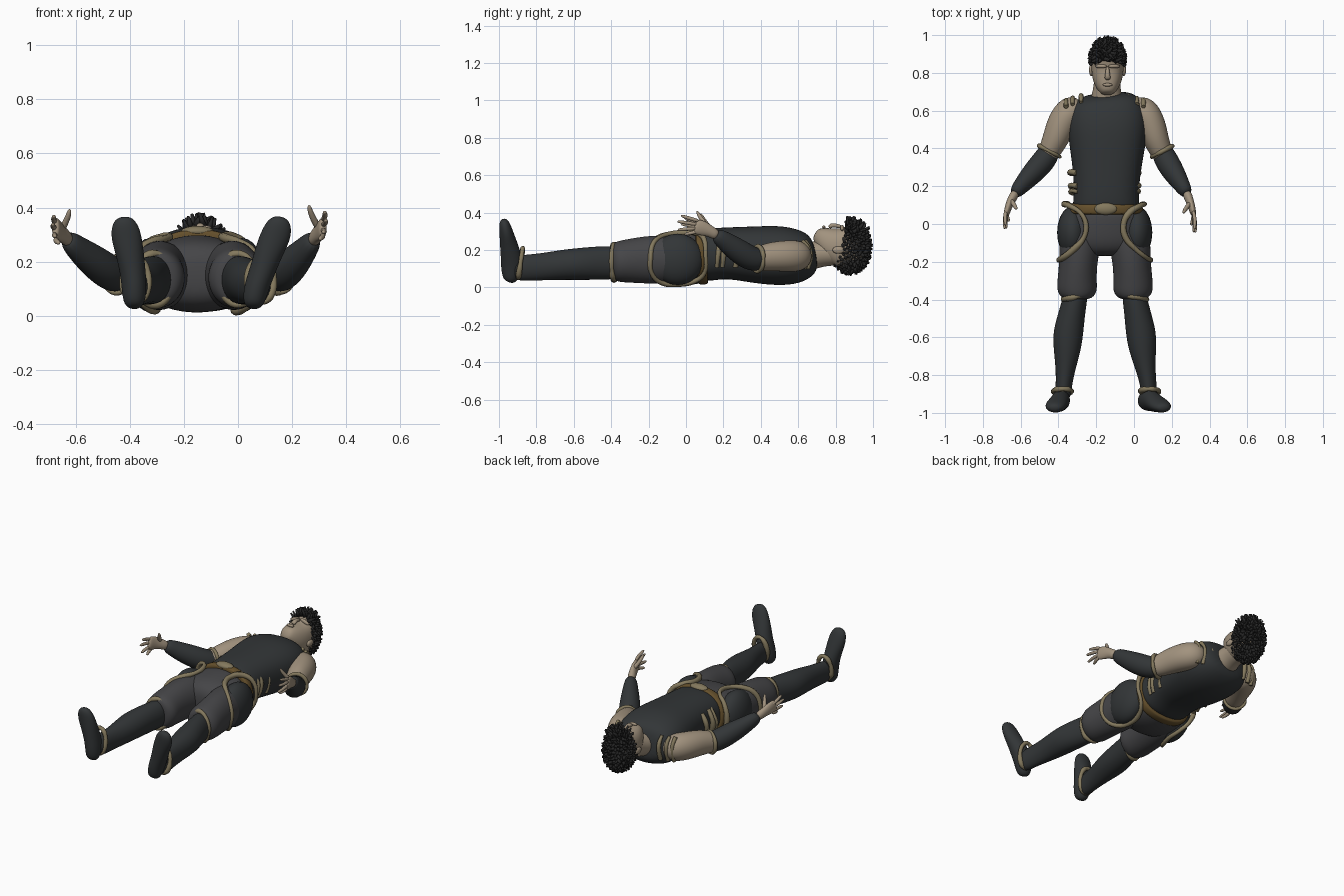
import bpy, bmesh, math, random
from mathutils import Vector, Matrix
random.seed(4)


def material(name, r, g, b):
    m = bpy.data.materials.new(name)
    m.diffuse_color = (r, g, b, 1)
    return m


DARK = material("dark_cloth", .032, .036, .038)
GREY = material("grey_cloth", .06, .06, .064)
SKIN = material("skin", .36, .29, .21)
TAN = material("tan_trim", .23, .19, .11)
BROWN = material("brown_leather", .13, .08, .025)
HAIR = material("hair", .02, .02, .02)


def finish(name, bm, mat, levels=0):
    bmesh.ops.recalc_face_normals(bm, faces=bm.faces)
    me = bpy.data.meshes.new(name)
    bm.to_mesh(me)
    bm.free()
    for p in me.polygons:
        p.use_smooth = True
    me.materials.append(mat)
    ob = bpy.data.objects.new(name, me)
    bpy.context.collection.objects.link(ob)
    if levels:
        ob.modifiers.new("smooth", 'SUBSURF').levels = levels
        ob.modifiers["smooth"].render_levels = levels
    return ob


def ring(c, t, ru, rv, n, power=1.0):
    t = t.normalized()
    u = (Vector((1, 0, 0)) - t * t.x).normalized()
    v = t.cross(u)
    pts = []
    for i in range(n):
        a = 2 * math.pi * i / n
        ca, sa = math.cos(a), math.sin(a)
        pts.append(c + u * ru * math.copysign(abs(ca) ** power, ca)
                   + v * rv * math.copysign(abs(sa) ** power, sa))
    return pts


def loft(name, secs, mat, n=14, power=1.0):
    """Smooth body through elliptical sections (x, y, z, width, depth)."""
    bm = bmesh.new()
    cs = [Vector(s[:3]) for s in secs]
    rings = []
    for i, s in enumerate(secs):
        t = cs[min(i + 1, len(cs) - 1)] - cs[max(i - 1, 0)]
        rings.append([bm.verts.new(p) for p in ring(cs[i], t, s[3] * 1.02, s[4] * 1.02, n, power)])
    for a, b in zip(rings, rings[1:]):
        for i in range(n):
            bm.faces.new((a[i], a[(i + 1) % n], b[(i + 1) % n], b[i]))
    for r in (rings[0], rings[-1]):
        bm.faces.new(r)
    return finish(name, bm, mat, 2)


def pair(name, secs, mat, **kw):
    """Both sides from sections (x_left, x_right, y, z, width, depth)."""
    for k, side in enumerate(("left", "right")):
        loft(f"{side}_{name}", [(s[k],) + tuple(s[2:]) for s in secs], mat, **kw)


def tube(name, pts, r, mat, closed=True, lumps=.25):
    cu = bpy.data.curves.new(name, 'CURVE')
    cu.dimensions = '3D'
    cu.bevel_depth = r
    cu.bevel_resolution = 2
    cu.resolution_u = 4
    sp = cu.splines.new('BEZIER')
    sp.bezier_points.add(len(pts) - 1)
    sp.use_cyclic_u = closed
    for bp, p in zip(sp.bezier_points, pts):
        bp.co = p
        bp.handle_left_type = bp.handle_right_type = 'AUTO'
        bp.radius = 1 + random.uniform(-lumps, lumps)
    cu.use_fill_caps = True
    cu.materials.append(mat)
    ob = bpy.data.objects.new(name, cu)
    bpy.context.collection.objects.link(ob)
    bpy.ops.object.select_all(action='DESELECT')
    ob.select_set(True)
    bpy.context.view_layer.objects.active = ob
    bpy.ops.object.convert(target='MESH')


def blob(name, c, r, mat, rot=(0, 0, 0)):
    bm = bmesh.new()
    bmesh.ops.create_uvsphere(bm, u_segments=20, v_segments=12, radius=1)
    ob = finish(name, bm, mat)
    ob.location, ob.scale, ob.rotation_euler = c, r, rot
    return ob


# torso vest, trousers seat, belt
loft("vest", [(-.145, .69, .18, .10, .07), (-.142, .665, .175, .17, .115), (-.14, .60, .165, .205, .145),
              (-.14, .5, .17, .212, .16), (-.142, .36, .175, .19, .15), (-.145, .22, .185, .17, .135),
              (-.147, .12, .175, .172, .14), (-.148, .06, .165, .18, .13)], DARK, n=20, power=.85)
loft("trouser_seat", [(-.148, .10, .165, .17, .13), (-.15, .06, .16, .2, .14), (-.153, -.02, .15, .235, .142),
                      (-.153, -.1, .15, .235, .13), (-.153, -.15, .15, .19, .10), (-.153, -.17, .15, .12, .05)],
     GREY, n=20)
loft("belt", [(-.148, .115, .17, .176, .14), (-.148, .105, .17, .188, .152), (-.148, .065, .165, .2, .152),
              (-.148, .05, .165, .19, .14)], BROWN, n=20, power=.9)
blob("buckle", (-.15, .08, .312), (.06, .032, .02), TAN)

# legs
pair("trouser_leg", [(-.27, -.04, .02, .15, .1, .11), (-.285, -.025, -.08, .15, .115, .13),
                     (-.295, -.012, -.2, .148, .1, .13), (-.302, -.005, -.3, .142, .105, .118),
                     (-.301, -.005, -.355, .138, .108, .112), (-.301, -.005, -.39, .135, .085, .1),
                     (-.301, -.005, -.40, .135, .05, .06)], GREY)
pair("boot_shaft", [(-.303, -.005, -.34, .135, .06, .085), (-.313, .005, -.4, .132, .066, .09),
                    (-.328, .018, -.47, .13, .07, .09), (-.35, .038, -.58, .125, .082, .086),
                    (-.354, .046, -.67, .12, .072, .08), (-.363, .062, -.77, .11, .052, .073),
                    (-.372, .078, -.86, .105, .042, .07), (-.378, .082, -.93, .1, .045, .065)], DARK)
pair("foot", [(-.385, .055, -.95, .028, .022, .022), (-.384, .057, -.938, .05, .042, .046),
              (-.384, .07, -.93, .11, .047, .06), (-.39, .092, -.935, .17, .048, .056),
              (-.402, .115, -.95, .24, .053, .046), (-.415, .142, -.962, .3, .057, .036),
              (-.422, .155, -.972, .345, .045, .028), (-.424, .16, -.976, .366, .02, .014)], DARK)

# arms
pair("upper_arm", [(-.27, -.02, .62, .165, .06, .06), (-.335, .05, .605, .168, .085, .085),
                   (-.38, .085, .54, .168, .082, .085), (-.415, .115, .45, .165, .07, .078),
                   (-.45, .145, .38, .152, .058, .065), (-.47, .165, .34, .155, .05, .05)], SKIN)
pair("forearm_sleeve", [(-.438, .14, .405, .148, .052, .055), (-.455, .155, .37, .148, .06, .064),
                        (-.485, .178, .325, .165, .064, .068), (-.54, .215, .265, .205, .058, .064),
                        (-.60, .257, .2, .253, .042, .05), (-.637, .284, .155, .288, .032, .036)], DARK)
pair("palm", [(-.625, .277, .17, .275, .026, .03), (-.645, .29, .135, .297, .024, .03),
              (-.662, .303, .1, .313, .02, .04), (-.672, .312, .065, .323, .018, .043),
              (-.677, .316, .045, .328, .013, .036)], SKIN, n=10)
tips = [(.303, -.008, .283), (.317, -.045, .308), (.326, -.047, .353), (.322, -.028, .384)]
for side in (1, -1):
    tag = "right" if side > 0 else "left"

    def place(x, y, z):
        return (x, y, z) if side > 0 else (-.36 - x, y + .02, z - .015)
    for i, (x, y, z) in enumerate(tips):
        b = Vector((.313, .062 + .004 * i, .299 + .018 * i))
        t = Vector((x, y, z))
        m = b.lerp(t, .5) + Vector((.006, 0, 0))
        loft(f"{tag}_finger_{i}", [place(*p) + (r, r) for p, r in
                                   ((b, .012), (m, .0115), (b.lerp(t, .85), .01), (t, .006))], SKIN, n=6)
    loft(f"{tag}_thumb", [place(*p) + (r, r) for p, r in
                          (((.3, .115, .32), .015), ((.28, .09, .355), .014),
                           ((.266, .068, .388), .012), ((.262, .058, .41), .006))], SKIN, n=6)

# tan bands on elbows, knees and ankles
bands = [("elbow_band", (-.447, .385, .152), (.15, .385, .152), (-.45, -.85, 0), (.45, -.85, 0), .062, .067, .011),
         ("knee_band", (-.308, -.385, .135), (0, -.385, .135), (.2, -1, 0), (-.2, -1, 0), .068, .094, .014),
         ("ankle_band", (-.378, -.885, .13), (.085, -.885, .13), (0, -1, .15), (0, -1, .15), .047, .08, .014)]
for name, cl, cr, tl, tr, ru, rv, th in bands:
    for tag, c, t in (("left", cl, tl), ("right", cr, tr)):
        tube(f"{tag}_{name}", ring(Vector(c), Vector(t), ru, rv, 14), th, TAN)

# hip panels with rim, side laces, shoulder laces
rim = [(.03, .095, .262), (-.025, .06, .292), (-.055, 0, .293), (-.045, -.07, .286), (.005, -.13, .272),
       (.06, -.175, .235), (.087, -.19, .16), (.07, -.185, .08), (.02, -.13, .025), (-.01, -.04, .02),
       (.0, .05, .035), (.03, .1, .08), (.058, .105, .17)]
for side in (1, -1):
    tag = "right" if side > 0 else "left"

    def at(x, y, z):
        return (-.155 + side * (x + .155), y, z)
    blob(f"{tag}_hip_panel", at(.015, -.045, .15), (.082, .14, .137), DARK)
    tube(f"{tag}_panel_rim", [at(*p) for p in rim], .015, TAN)
    for i, y in enumerate((.17, .2, .27)):
        x = .018 + .07 * (y - .17)
        tube(f"{tag}_side_lace_{i}", [at(x - .035, y, .25), at(x - .002, y + .005, .21),
                                      at(x + .004, y, .16), at(x - .012, y - .005, .11)], .014, TAN, False)
    for i, x in enumerate((-.03, .015, .05)):
        y = .675 - .012 * i
        tube(f"{tag}_shoulder_lace_{i}", [at(x, y - .03, .25), at(x, y, .21),
                                          at(x, y + .004, .165), at(x, y - .015, .1)], .011, TAN, False)

# neck and head
loft("neck", [(-.145, .62, .16, .09, .08), (-.144, .68, .172, .082, .075), (-.143, .73, .182, .07, .07),
              (-.142, .79, .19, .07, .075), (-.142, .85, .2, .06, .07)], SKIN)
loft("head", [(-.141, .69, .29, .022, .02), (-.141, .703, .283, .042, .04), (-.141, .735, .263, .064, .064),
              (-.141, .775, .235, .08, .09), (-.14, .82, .215, .085, .11), (-.14, .88, .21, .087, .122),
              (-.14, .94, .21, .072, .1), (-.14, .97, .21, .035, .05)], SKIN, n=18, power=.9)
loft("nose", [(-.14, .765, .318, .014, .01), (-.14, .775, .332, .018, .014), (-.14, .80, .332, .012, .012),
              (-.14, .835, .322, .009, .01)], SKIN, n=8)
blob("mouth", (-.14, .737, .322), (.026, .009, .009), SKIN)
for s in (-1, 1):
    tag = "right" if s > 0 else "left"
    blob(f"{tag}_brow", (-.14 + s * .035, .835, .318), (.034, .01, .012), SKIN, (0, s * .35, 0))
    blob(f"{tag}_ear", (-.14 + s * .086, .815, .2), (.012, .032, .02), SKIN)

# curly hair: skull cap plus many bent clumps
bm = bmesh.new()
centre, rad = Vector((-.14, .878, .215)), Vector((.083, .1, .132))


def hairy(p):
    return p.y > .80 + .27 * (p.z - .1)


bmesh.ops.create_uvsphere(bm, u_segments=24, v_segments=16, radius=1)
for v in bm.verts:
    v.co = centre + v.co * rad
bmesh.ops.delete(bm, geom=[v for v in bm.verts if not hairy(v.co)], context='VERTS')
for i in range(420):
    k = 1 - 2 * (i + .5) / 420
    a = i * 2.39996
    d = Vector((math.sqrt(1 - k * k) * math.cos(a), k, math.sqrt(1 - k * k) * math.sin(a)))
    p = centre + d * rad
    if not hairy(p):
        continue
    out = (d + Vector([random.uniform(-.7, .7) for _ in range(3)])).normalized()
    size = random.uniform(.011, .016)
    fringe = 1.7 if p.z > .3 else 1
    rot = out.to_track_quat('Z', 'Y').to_matrix().to_4x4()
    bmesh.ops.create_cone(bm, cap_ends=True, segments=6, radius1=size, radius2=size * .35, depth=.03 * fringe,
                          matrix=Matrix.Translation(p + out * .007 * fringe) @ rot)
finish("hair", bm, HAIR)
